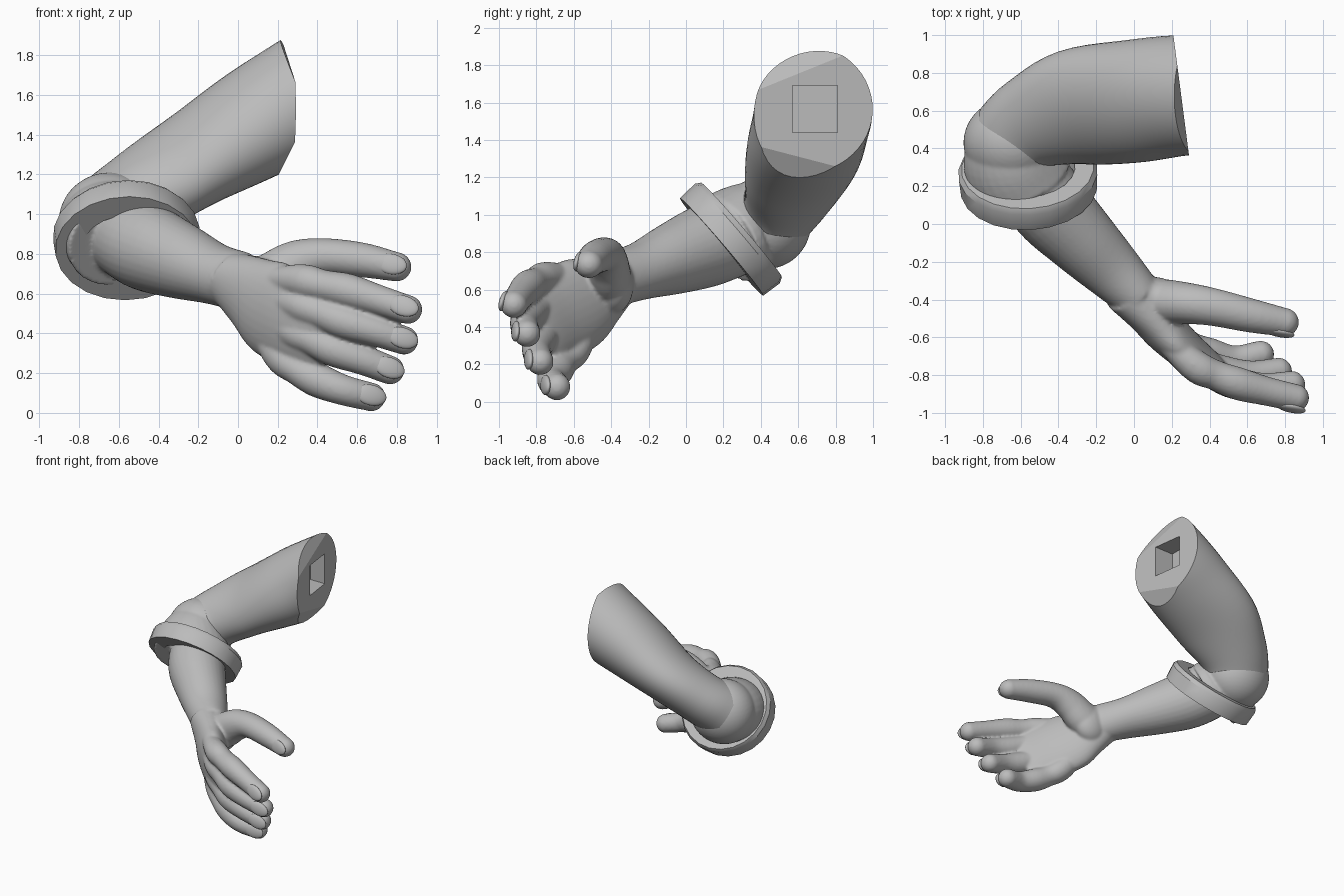
import bpy, bmesh
from math import cos, sin, tau
from mathutils import Vector, Matrix

cube = bpy.data.objects.get("Cube")
if cube:
    bpy.data.objects.remove(cube)

grey = bpy.data.materials.new("stone grey")
grey.use_nodes = True
grey.diffuse_color = (0.5, 0.5, 0.5, 1)
grey.node_tree.nodes["Principled BSDF"].inputs["Base Color"].default_value = (0.5, 0.5, 0.5, 1)
UP = Vector((0, 0, 1))


def spline(keys, steps):
    """Smooth curve through keys of (x, y, z, radius a, radius b)."""
    k = [Vector(p) for p in keys]
    k = [2 * k[0] - k[1]] + k + [2 * k[-1] - k[-2]]
    out = []
    for i in range(1, len(k) - 2):
        a, b, c, d = k[i - 1:i + 3]
        for s in range(steps):
            t = s / steps
            out.append(0.5 * (2 * b + (c - a) * t + (2 * a - 5 * b + 4 * c - d) * t ** 2
                              + (3 * b - a - 3 * c + d) * t ** 3))
    return out + [k[-2]]


def loft(bm, keys, hint=UP, sides=32, steps=5):
    """Tube of elliptical sections; radius a lies along the hint."""
    pts = spline(keys, steps)
    rings = []
    for i, p in enumerate(pts):
        tangent = (pts[min(i + 1, len(pts) - 1)].xyz - pts[max(i - 1, 0)].xyz).normalized()
        u = (hint - tangent * hint.dot(tangent)).normalized()
        v = tangent.cross(u)
        rings.append([bm.verts.new(p.xyz + u * p[3] * cos(tau * j / sides) + v * p[4] * sin(tau * j / sides))
                      for j in range(sides)])
    faces = [bm.faces.new(rings[0]), bm.faces.new(rings[-1])]
    for r, q in zip(rings, rings[1:]):
        faces += [bm.faces.new((r[j], r[j - 1], q[j - 1], q[j])) for j in range(sides)]
    bmesh.ops.recalc_face_normals(bm, faces=faces)


def ball(bm, centre, radii, rotation=Matrix.Identity(4)):
    m = Matrix.Translation(centre) @ rotation @ Matrix.Diagonal((*radii, 1))
    bmesh.ops.create_uvsphere(bm, u_segments=48, v_segments=24, radius=1, matrix=m)


def finish(bm, name):
    mesh = bpy.data.meshes.new(name)
    bm.to_mesh(mesh)
    bm.free()
    obj = bpy.data.objects.new(name, mesh)
    bpy.context.collection.objects.link(obj)
    mesh.materials.append(grey)
    return obj


def select(obj):
    bpy.ops.object.select_all(action="DESELECT")
    obj.select_set(True)
    bpy.context.view_layer.objects.active = obj


def smooth(obj, angle=0.7):
    select(obj)
    bpy.ops.object.shade_smooth_by_angle(angle=angle)


# Upper arm, cut flat at the shoulder with slanted top and bottom edges
bm = bmesh.new()
loft(bm, [(.55, .69, 1.73, .3, .31), (.24, .68, 1.545, .288, .325), (0, .65, 1.405, .26, .335),
          (-.3, .615, 1.225, .21, .325), (-.52, .54, 1.08, .2, .265), (-.64, .45, .98, .21, .24)],
     hint=Vector((0, -.35, 1)), sides=48)
for point, direction in (((.25, .68, 1.56), (1, .13, 0)), ((.2, .62, 1.9), (1, -.04, .42)),
                         ((.27, .6, 1.33), (1, 0, -.5))):
    bmesh.ops.bisect_plane(bm, geom=bm.verts[:] + bm.edges[:] + bm.faces[:], plane_co=point,
                           plane_no=direction, clear_outer=True)
    bmesh.ops.holes_fill(bm, edges=[e for e in bm.edges if e.is_boundary])
bmesh.ops.recalc_face_normals(bm, faces=bm.faces)
upper_arm = finish(bm, "upper_arm")

# Square socket in the shoulder face
bm = bmesh.new()
bmesh.ops.create_cube(bm, size=1, matrix=Matrix.Translation((.3, .69, 1.565)) @ Matrix.Diagonal((.4, .24, .25, 1)))
cutter = finish(bm, "socket_cutter")
cutter.hide_render = True
mod = upper_arm.modifiers.new("socket", "BOOLEAN")
mod.operation = "DIFFERENCE"
mod.solver = "EXACT"
mod.object = cutter
select(upper_arm)
bpy.ops.object.modifier_apply(modifier=mod.name)
bpy.data.objects.remove(cutter)
smooth(upper_arm, 0.35)

# Elbow, ending inside the band, and the slimmer forearm leaving it
bm = bmesh.new()
ball(bm, (-.645, .43, .96), (.258, .24, .25))
loft(bm, [(-.65, .43, .96, .23, .245), (-.635, .32, .92, .25, .27), (-.59, .23, .87, .26, .29)])
loft(bm, [(-.57, .28, .9, .22, .2), (-.45, .1, .83, .22, .215),
          (-.28, -.08, .76, .19, .19), (-.12, -.24, .7, .155, .16), (.02, -.38, .66, .15, .13)])

# Palm, running out to the webbing between the fingers
across = Vector((.28, -.38, .88)).normalized()
loft(bm, [(-.04, -.35, .68, .14, .13), (.07, -.46, .6, .2, .12), (.16, -.56, .53, .25, .115),
          (.28, -.67, .47, .25, .1), (.4, -.75, .415, .225, .075), (.47, -.79, .38, .19, .05)], hint=across)

# Fingers run from the wrist tendons over the knuckles to the tips
fingers = {
    "index": [(.06, -.52, .68), (.31, -.74, .665), (.43, -.8, .64), (.55, -.845, .615), (.7, -.885, .57), (.855, -.92, .52)],
    "middle": [(.05, -.52, .64), (.29, -.72, .55), (.41, -.79, .505), (.53, -.84, .46), (.68, -.865, .415), (.835, -.85, .365)],
    "ring": [(.04, -.5, .6), (.25, -.66, .43), (.37, -.74, .37), (.48, -.785, .32), (.62, -.8, .27), (.765, -.78, .215)],
    "little": [(.03, -.47, .56), (.2, -.58, .305), (.3, -.65, .22), (.4, -.69, .165), (.53, -.72, .115), (.67, -.69, .08)],
}
widths = (.035, .084, .08, .087, .077, .072)
for path in fingers.values():
    loft(bm, [(*p, w, w) for p, w in zip(path, widths)], sides=20)
    ball(bm, path[-1], (widths[-1],) * 3)

# Thumb with its fleshy base
thumb = [(.02, -.39, .65, .1, .1), (.14, -.41, .655, .135, .12), (.28, -.42, .745, .12, .11),
         (.42, -.44, .785, .095, .1), (.62, -.485, .77, .088, .09), (.795, -.52, .735, .074, .076)]
loft(bm, thumb, sides=24)
ball(bm, thumb[-1][:3], (.078, .076, .074))
ball(bm, (.1, -.39, .63), (.15, .11, .16))

# Fuse forearm, palm and digits into one skin
forearm = finish(bm, "forearm_and_hand")
skin = forearm.modifiers.new("fuse", "REMESH")
skin.mode = "VOXEL"
skin.voxel_size = 0.011
soften = forearm.modifiers.new("soften", "SMOOTH")
soften.factor = 0.5
soften.iterations = 5
select(forearm)
for name in ("fuse", "soften"):
    bpy.ops.object.modifier_apply(modifier=name)
smooth(forearm, 1.2)

# Fingernails on the front of each tip
fingers["thumb"] = [k[:3] for k in thumb]
for digit, path in fingers.items():
    tip, before = Vector(path[-1]), Vector(path[-2])
    along = (tip - before).normalized()
    out = Vector((.25, -1, .1))
    out = (out - along * out.dot(along)).normalized()
    turn = Matrix((along, out.cross(along), out)).transposed().to_4x4()
    bm = bmesh.new()
    ball(bm, tip + out * .06 - along * .015, (.08, .052, .022), turn)
    smooth(finish(bm, digit + "_nail"), 1.2)

# Tilted band with a softened outer rim round the forearm below the elbow
normal = Vector((.04, -.76, -.65)).normalized()
side = Vector((1, .05, 0))
side = (side - normal * side.dot(normal)).normalized()
rise = normal.cross(side)
bm = bmesh.new()
profile = [(.95, -.075), (1, -.045), (.98, .065), (.62, .065), (.68, -.075)]
count = 22
grid = []
for i in range(count):
    a = tau * (i + .5) / count
    radial = side * .37 * cos(a) + rise * .35 * sin(a)
    grid.append([bm.verts.new(Vector((-.56, .24, .87)) + radial * s + normal * h) for s, h in profile])
for i in range(count):
    for j in range(len(profile)):
        bm.faces.new((grid[i][j], grid[i - 1][j], grid[i - 1][j - 1], grid[i][j - 1]))
bmesh.ops.recalc_face_normals(bm, faces=bm.faces)
smooth(finish(bm, "arm_band"), 0.6)
